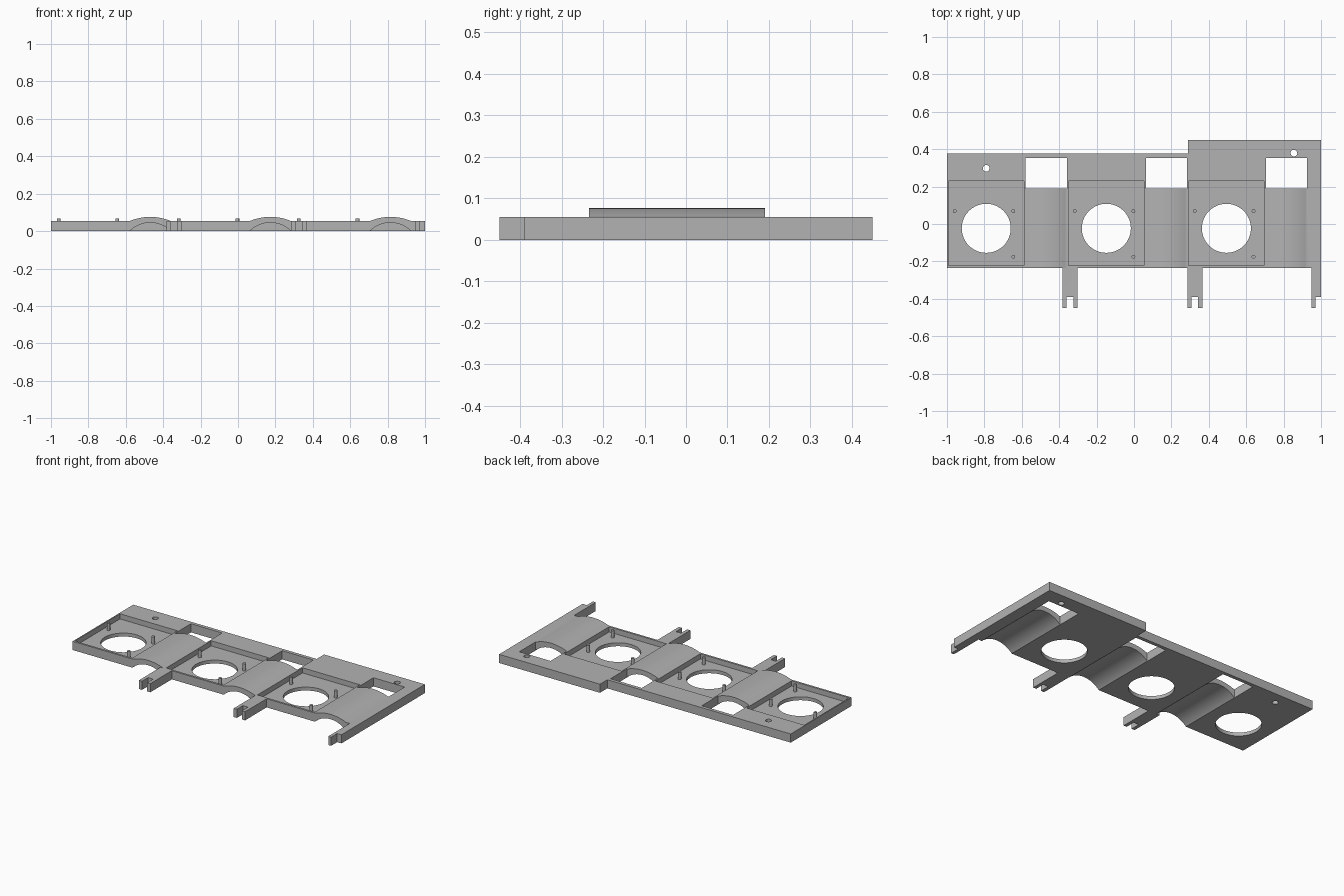
import bpy, bmesh, math
from mathutils import Vector

if "Cube" in bpy.data.objects:
    bpy.data.objects.remove(bpy.data.objects["Cube"], do_unlink=True)

grey = bpy.data.materials.new("plain grey")
grey.use_nodes = True
COLOUR = (0.45, 0.45, 0.45, 1)
grey.diffuse_color = COLOUR
grey.node_tree.nodes["Principled BSDF"].inputs["Base Color"].default_value = COLOUR

TOP, FLOOR, PITCH = 0.055, 0.022, 0.642
FRONT, BACK, BACK_TALL = -0.234, 0.376, 0.45


def prism(name, points, low, high, axis="z"):
    """Extrude a flat profile: (x, y) along z, or (x, z) along y."""
    place = (lambda a, b: (a, b, low)) if axis == "z" else (lambda a, b: (a, low, b))
    step = (0, 0, high - low) if axis == "z" else (0, high - low, 0)
    bm = bmesh.new()
    face = bm.faces.new([bm.verts.new(place(a, b)) for a, b in points])
    grown = bmesh.ops.extrude_face_region(bm, geom=[face])["geom"]
    bmesh.ops.translate(bm, vec=Vector(step),
                        verts=[g for g in grown if isinstance(g, bmesh.types.BMVert)])
    bmesh.ops.recalc_face_normals(bm, faces=bm.faces)
    mesh = bpy.data.meshes.new(name)
    bm.to_mesh(mesh)
    bm.free()
    mesh.materials.append(grey)
    obj = bpy.data.objects.new(name, mesh)
    bpy.context.collection.objects.link(obj)
    return obj


def rect(x0, x1, y0, y1):
    return [(x0, y0), (x1, y0), (x1, y1), (x0, y1)]


def circle(x, y, r, n):
    return [(x + r * math.cos(math.tau * i / n), y + r * math.sin(math.tau * i / n))
            for i in range(n)]


def arc(x, z, half, rise, n=32):
    """Points of a shallow arch over a chord, from left to right."""
    r = (half * half + rise * rise) / (2 * rise)
    a = math.asin(half / r)
    return [(x + r * math.sin(a * (2 * i / n - 1)),
             z + rise - r + r * math.cos(a * (2 * i / n - 1))) for i in range(n + 1)]


def combine(target, tool, operation):
    """Apply a boolean and remove its tool."""
    mod = target.modifiers.new(operation, "BOOLEAN")
    mod.operation, mod.object, mod.solver = operation, tool, "EXACT"
    bpy.context.view_layer.objects.active = target
    bpy.ops.object.modifier_apply(modifier=mod.name)
    bpy.data.objects.remove(tool, do_unlink=True)


def cut(points, low, high, axis="z"):
    combine(plate, prism("cutter", points, low, high, axis), "DIFFERENCE")


def add(points, low, high, axis="z"):
    combine(plate, prism("addition", points, low, high, axis), "UNION")


# Stepped base plate
STEP = 0.29
plate = prism("mounting_plate", [(-1, FRONT), (1, FRONT), (1, BACK_TALL), (STEP, BACK_TALL),
                                 (STEP, BACK), (-1, BACK)], 0, TOP)

for i in range(3):
    shift = i * PITCH
    # Recessed pocket with a round opening
    cut(rect(-0.992 + shift, -0.588 + shift, -0.221, 0.231), FLOOR, 0.1)
    cut(circle(-0.79 + shift, -0.023, 0.131, 64), -0.1, 0.1)
    # Arched channel, with a raised cap and a window behind it
    mid = -0.469 + shift
    cut([(mid - 0.11, -0.05)] + arc(mid, 0, 0.11, 0.045) + [(mid + 0.11, -0.05)],
        FRONT - 0.05, 0.2, "y")
    add([(mid - 0.107, 0.052)] + arc(mid, TOP, 0.107, 0.021) + [(mid + 0.107, 0.052)],
        FRONT, 0.195, "y")
    cut(rect(mid - 0.11, mid + 0.11, 0.191, 0.354), -0.1, 0.1)

# Screw holes
for x, y in ((-0.79, 0.298), (0.855, 0.379)):
    cut(circle(x, y, 0.018, 24), -0.1, 0.1)

# Notched front tabs, the last one cut off at the plate's edge
for x in (-0.342, 0.325):
    add([(x - 0.04, -0.23), (x - 0.04, -0.45), (x - 0.018, -0.45), (x - 0.018, -0.389),
         (x + 0.018, -0.389), (x + 0.018, -0.45), (x + 0.04, -0.45), (x + 0.04, -0.23)], 0, TOP)
add([(0.95, -0.23), (0.95, -0.45), (0.97, -0.45), (0.97, -0.389), (1, -0.389), (1, -0.23)], 0, TOP)

# Three locating pins in each pocket
parts = [plate]
for i in range(3):
    for x, y in ((-0.959, 0.069), (-0.645, 0.069), (-0.645, -0.175)):
        parts.append(prism("locating_pin", circle(x + i * PITCH, y, 0.01, 16), FLOOR, 0.067))

bpy.ops.object.select_all(action="DESELECT")
for part in parts:
    part.select_set(True)
bpy.context.view_layer.objects.active = plate
bpy.ops.object.shade_smooth_by_angle(angle=math.radians(25))
